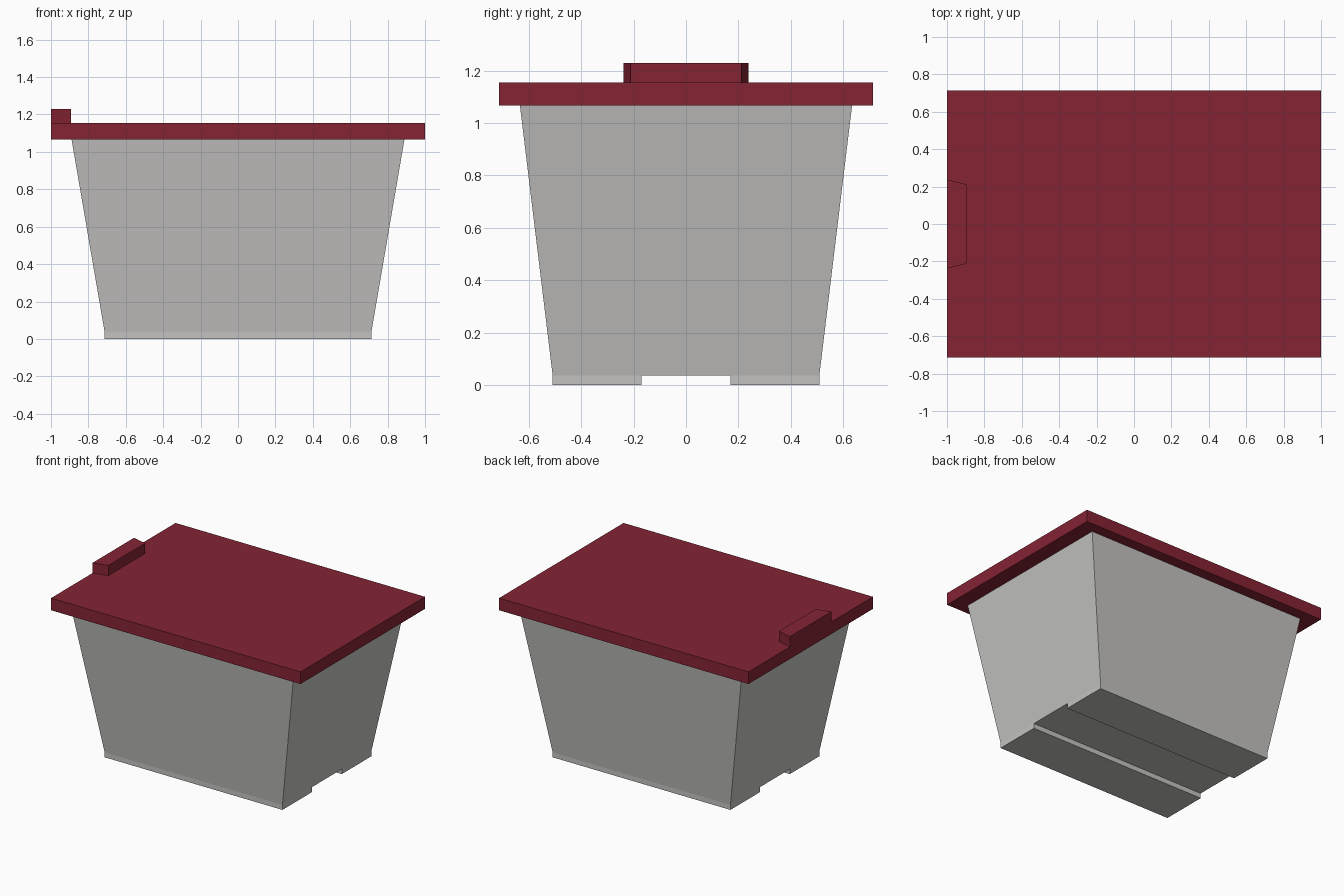
import bpy

if "Cube" in bpy.data.objects:
    bpy.data.objects.remove(bpy.data.objects["Cube"])


def material(name, rgb):
    m = bpy.data.materials.new(name)
    m.diffuse_color = (*rgb, 1.0)
    m.use_nodes = True
    m.node_tree.nodes["Principled BSDF"].inputs["Base Color"].default_value = m.diffuse_color
    return m


def loft(name, lower, upper, z0, z1, mat):
    """Solid between two outlines with the same number of points."""
    n = len(lower)
    verts = [(x, y, z0) for x, y in lower] + [(x, y, z1) for x, y in upper]
    faces = [tuple(reversed(range(n))), tuple(range(n, 2 * n))]
    faces += [(i, (i + 1) % n, n + (i + 1) % n, n + i) for i in range(n)]
    mesh = bpy.data.meshes.new(name)
    mesh.from_pydata(verts, [], faces)
    mesh.materials.append(mat)
    obj = bpy.data.objects.new(name, mesh)
    bpy.context.collection.objects.link(obj)
    return obj


def rect(x0, x1, y0, y1):
    return [(x0, y0), (x1, y0), (x1, y1), (x0, y1)]


grey = material("light grey plastic", (0.55, 0.545, 0.53))
red = material("dark red plastic", (0.235, 0.017, 0.034))

# Tapered tub
loft("tub", rect(-0.713, 0.713, -0.509, 0.509),
     rect(-0.89, 0.89, -0.634, 0.634), 0.036, 1.067, grey)

# Two straight-sided runners under the tub, leaving a groove along x
for label, y0, y1 in (("front_runner", -0.509, -0.17), ("back_runner", 0.17, 0.509)):
    outline = rect(-0.713, 0.713, y0, y1)
    loft(label, outline, outline, 0.0, 0.036, grey)

# Flat overhanging lid
slab = rect(-1.0, 1.0, -0.713, 0.713)
loft("lid", slab, slab, 1.067, 1.155, red)

# Trapezoid grip on the left edge of the lid
grip = [(-1.0, -0.238), (-0.892, -0.211), (-0.892, 0.211), (-1.0, 0.238)]
loft("lid_grip", grip, grip, 1.155, 1.229, red)
